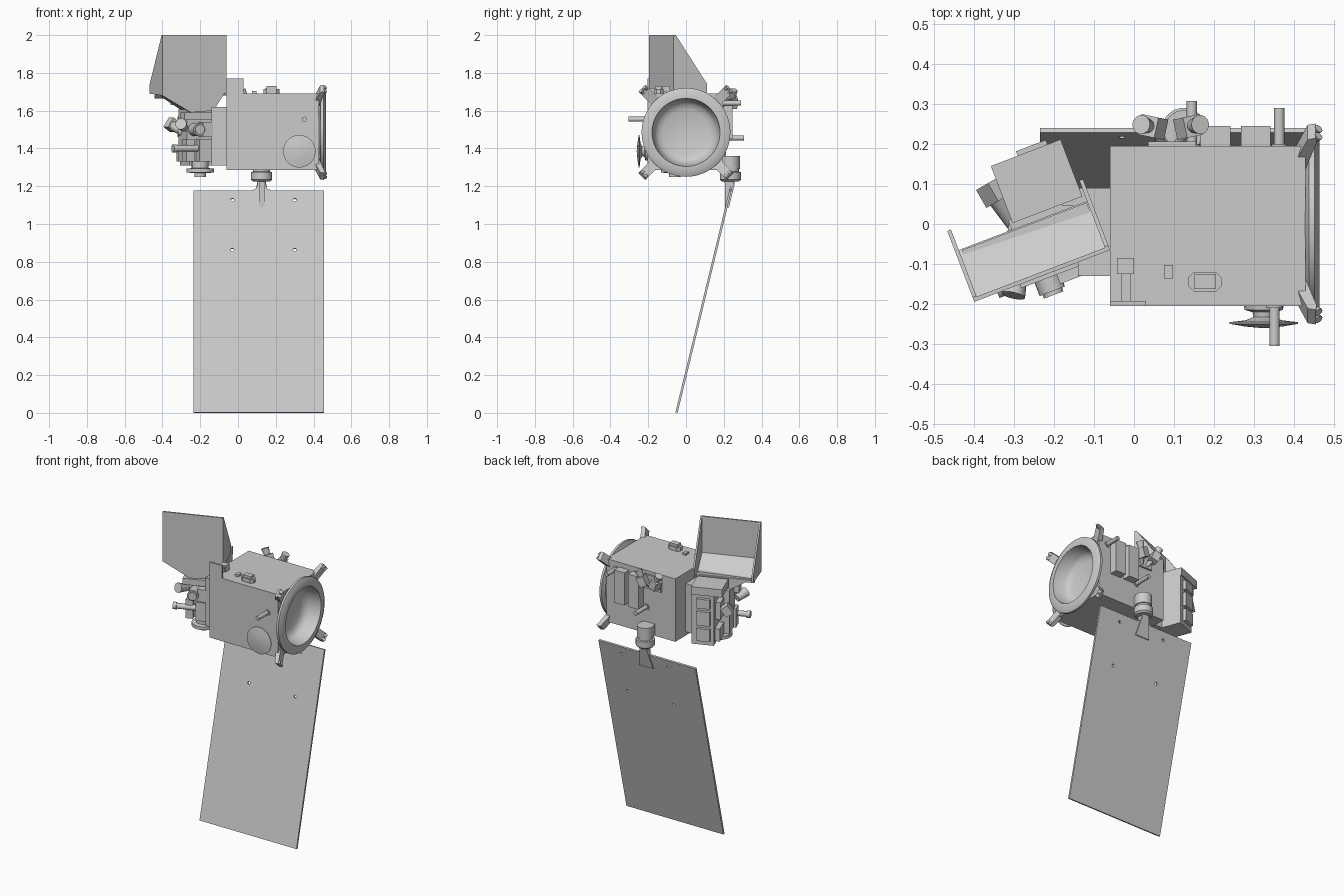
import bpy, bmesh
from math import radians, cos, sin, pi
from mathutils import Vector, Matrix

I = Matrix.Identity(4)
# Turned frame of the instrument package beside the bus
T = Matrix.Translation((-.23, -.13, 0)) @ Matrix.Rotation(radians(20.9), 4, 'Z')


def finish(name, bm, m=I, smooth=False):
    bm.transform(m)
    bmesh.ops.recalc_face_normals(bm, faces=bm.faces)
    me = bpy.data.meshes.new(name)
    bm.to_mesh(me)
    bm.free()
    ob = bpy.data.objects.new(name, me)
    bpy.context.collection.objects.link(ob)
    if smooth:
        bpy.ops.object.select_all(action='DESELECT')
        ob.select_set(True)
        bpy.context.view_layer.objects.active = ob
        bpy.ops.object.shade_smooth_by_angle(angle=radians(35))
    return ob


def prism(name, pts, off, m=I):
    """Flat outline pushed along a vector."""
    bm = bmesh.new()
    f = bm.faces.new([bm.verts.new(p) for p in pts])
    r = bmesh.ops.extrude_face_region(bm, geom=[f], use_keep_orig=True)
    bmesh.ops.translate(bm, vec=off, verts=[v for v in r['geom'] if isinstance(v, bmesh.types.BMVert)])
    return finish(name, bm, m)


def box(name, lo, hi, m=I):
    (a, b, c), (d, e, f) = lo, hi
    return prism(name, [(a, b, c), (d, b, c), (d, e, c), (a, e, c)], (0, 0, f - c), m)


def lathe(name, profile, at, axis, n=48, m=I):
    """Revolve (distance, radius) pairs around an axis."""
    bm = bmesh.new()
    vs = [bm.verts.new((r, 0, h)) for h, r in profile]
    es = [bm.edges.new(p) for p in zip(vs, vs[1:])]
    bmesh.ops.spin(bm, geom=vs + es, cent=(0, 0, 0), axis=(0, 0, 1), angle=2 * pi, steps=n, use_merge=True)
    bmesh.ops.remove_doubles(bm, verts=bm.verts, dist=1e-5)
    rot = Vector(axis).to_track_quat('Z', 'Y').to_matrix().to_4x4()
    return finish(name, bm, m @ Matrix.Translation(at) @ rot, True)


def rod(name, p, q, r, r2=None, n=24, m=I):
    d = Vector(q) - Vector(p)
    r2 = r if r2 is None else r2
    return lathe(name, [(0, 0), (0, r), (d.length, r2), (d.length, 0)], p, d, n, m)


def cut(ob, cutters):
    bpy.context.view_layer.objects.active = ob
    for c in cutters:
        mod = ob.modifiers.new("hole", 'BOOLEAN')
        mod.operation, mod.solver, mod.object = 'DIFFERENCE', 'EXACT', c
        bpy.ops.object.modifier_apply(modifier=mod.name)
        bpy.data.objects.remove(c)


# Bus with the hole for the adapter bowl
bus = box("bus", (-.06, -.205, 1.285), (.43, .195, 1.69))
cut(bus, [rod("cutter", (.34, 0, 1.485), (.5, 0, 1.485), .186, n=48)])
lathe("adapter_ring", [(.355, 0), (.36, .12), (.372, .15), (.392, .166), (.465, .18),
                       (.465, .21), (.452, .235), (.438, .235), (.428, .205)],
      (0, 0, 1.485), (1, 0, 0), 64)

# Thruster brackets around the ring
for i in range(4):
    a = radians(45 + 90 * i)
    m = Matrix.Translation((0, 0, 1.485)) @ Matrix.Rotation(a, 4, 'X')
    prism("thruster_bracket", [(.40, -.026, .235), (.428, -.026, .215), (.458, -.026, .315),
                               (.455, -.026, .33), (.435, -.026, .325)], (0, .052, 0), m)
    for y in (-.013, .013):
        rod("thruster_nozzle", (.445, y, .30), (.463, y, .325), .006, .011, 12, m)

# Solar panel, leaning, with four mounting holes
lean = Vector((0, .285, 1.175)).normalized()
P = Matrix.Translation((0, -.056, .003)) @ Matrix.Rotation(-radians(13.63), 4, 'X')
panel = box("solar_panel", (-.235, 0, 0), (.455, .012, 1.209), P)
cut(panel, [rod("cutter", (x, -.05, h), (x, .05, h), .009, n=12, m=P)
            for x in (-.03, .30) for h in (.885, 1.157)])

# Panel yoke and drive motor
half = [(.02, 1.262), (.022, 1.235), (.032, 1.217), (.06, 1.207)]
prism("yoke_fillet", [(.125 + x, .001, h) for x, h in half] +
      [(.125 - x, .001, h) for x, h in reversed(half)], (0, .010, 0), P)
prism("yoke_plate", [(.103, .012, 1.26), (.147, .012, 1.26), (.175, .012, 1.12), (.075, .012, 1.12)],
      (0, .008, 0), P)
prism("yoke_rib", [(.11, .205, 1.24), (.11, .25, 1.24), (.11, .25, 1.20), (.11, .218, 1.09), (.11, .206, 1.09)],
      (.03, 0, 0))
lathe("drive_motor", [(1.225, 0), (1.225, .045), (1.235, .056), (1.275, .056), (1.277, .045),
                      (1.29, .045), (1.292, .05), (1.36, .05), (1.36, 0)], (.125, .235, 0), (0, 0, 1), 32)
box("motor_mount", (.085, .19, 1.29), (.165, .235, 1.36))

# Dish on the front
lathe("dish_antenna", [(0, .05), (.012, .048), (.018, .028), (.03, .026), (.038, .045),
                       (.043, .086), (.047, .086), (.054, .045), (.058, 0)], (.325, -.203, 1.385), (0, -1, 0))

# Stub antennas
for p, q in (((.352, -.2, 1.555), (.352, -.305, 1.555)), ((.364, .19, 1.64), (.364, .29, 1.64)),
             ((.145, .19, 1.455), (.145, .308, 1.455))):
    rod("stub_antenna", p, q, .013)
    d = .01 if p[1] > 0 else -.01
    rod("antenna_foot", p, (p[0], p[1] + d, p[2]), .02)

# Electronics boxes and star trackers on the back
for x0, x1 in ((.167, .242), (.268, .342)):
    box("electronics_box", (x0, .19, 1.45), (x1, .245, 1.66))
box("tracker_base", (.035, .19, 1.58), (.155, .207, 1.67))
for s in (-1, 1):
    m = Matrix.Translation((.092 + .045 * s, .243, 1.645)) @ Matrix.Rotation(radians(12 * s), 4, 'Z') \
        @ Matrix.Rotation(radians(25 * s), 4, 'Y')
    box("tracker_head", (-.024, -.026, -.03), (.024, .026, .03), m)
    rod("tracker_hood", (0, 0, .02), (0, 0, .07), .016, .024, 16, m)
    rod("tracker_arm", (.092 + .02 * s, .2, 1.60), (.092 + .045 * s, .243, 1.64), .012, n=12)

# Fittings on the roof
prism("roof_unit", [(.135, -.155, 1.68), (.15, -.17, 1.68), (.205, -.17, 1.68), (.22, -.155, 1.68),
                    (.22, -.135, 1.68), (.205, -.12, 1.68), (.15, -.12, 1.68), (.135, -.135, 1.68)], (0, 0, .035))
box("roof_unit_cap", (.15, -.163, 1.70), (.205, -.127, 1.73))
box("roof_sensor", (.075, -.137, 1.68), (.098, -.103, 1.703))
box("corner_plate", (-.06, -.205, 1.685), (.03, -.193, 1.77))
box("corner_bracket", (-.032, -.195, 1.685), (-.008, -.12, 1.72))
box("corner_bracket_head", (-.043, -.125, 1.685), (0, -.085, 1.73))

# Link between bus and instruments
box("link_block", (-.14, -.13, 1.31), (-.055, .09, 1.62))
box("link_strut", (-.18, .045, 1.56), (-.055, .085, 1.62))

# Sunshade: front plate, two cheeks, sloping floor
prism("shade_plate", [(-.182, 0, 2), (.182, 0, 2), (.182, 0, 1.71), (.107, 0, 1.6),
                      (-.02, 0, 1.59), (-.182, 0, 1.68)], (0, .01, 0), T)
for u in (-.182, .172):
    prism("shade_cheek", [(u, 0, 2), (u, .012, 2), (u, .19, 1.74), (u, .19, 1.69), (u, 0, 1.68)], (.01, 0, 0), T)
prism("shade_floor", [(-.175, .005, 1.77), (-.175, .135, 1.68), (-.175, .135, 1.665), (-.175, .005, 1.75)],
      (.35, 0, 0), T)
prism("shade_funnel", [(-.165, .012, 1.69), (.17, .012, 1.70), (.107, .012, 1.6), (-.02, .012, 1.6)],
      (0, .12, 0), T)

# Instrument housing with covers
box("instrument_core", (-.03, .03, 1.33), (.15, .16, 1.61), T)
box("instrument_box", (.03, .15, 1.31), (.165, .295, 1.63), T)
box("instrument_lid", (-.022, .15, 1.63), (.165, .303, 1.68), T)
for z0, z1 in ((1.34, 1.42), (1.44, 1.53), (1.55, 1.61)):
    box("instrument_cover", (.05, .29, z0), (.13, .315, z1), T)
box("side_cover", (.0, .17, 1.33), (.035, .27, 1.41), T)
box("side_cover", (.0, .17, 1.46), (.035, .25, 1.57), T)

# Tilted camera on a neck at the left
rod("camera_neck", (-.30, 0, 1.49), (-.345, .07, 1.52), .02, .026, 16)
m = Matrix.Translation((-.348, .078, 1.525)) @ Matrix.Rotation(radians(30), 4, 'Z') \
    @ Matrix.Rotation(radians(35), 4, 'Y')
box("camera_head", (-.025, -.022, -.03), (.025, .03, .03), m)
rod("camera_mount", (-.24, -.02, 1.49), (-.315, -.008, 1.49), .022, n=16)

# Front instruments
rod("main_lens", (.01, .04, 1.50), (.01, -.045, 1.50), .034, m=T)
rod("main_lens_rim", (.01, -.03, 1.50), (.01, -.055, 1.50), .026, m=T)
box("lens_housing", (.035, -.035, 1.46), (.105, .04, 1.54), T)
rod("upper_lens", (-.045, .04, 1.51), (-.085, -.02, 1.53), .022, .03, m=T)
box("upper_bench", (-.06, -.01, 1.55), (.10, .05, 1.59), T)
box("lower_bench", (-.045, .0, 1.33), (.0, .06, 1.45), T)
rod("long_tube", (-.345, -.165, 1.40), (-.2, -.11, 1.40), .017)
rod("long_tube_collar", (-.345, -.165, 1.40), (-.325, -.157, 1.40), .022)
box("lower_housing", (.02, -.02, 1.33), (.09, .04, 1.45), T)

# Turntable under the instruments
lathe("turntable", [(1.25, 0), (1.25, .03), (1.27, .03), (1.272, .072), (1.293, .072),
                    (1.296, .045), (1.34, .045), (1.34, 0)], (-.2, -.06, 0), (0, 0, 1), 36)
